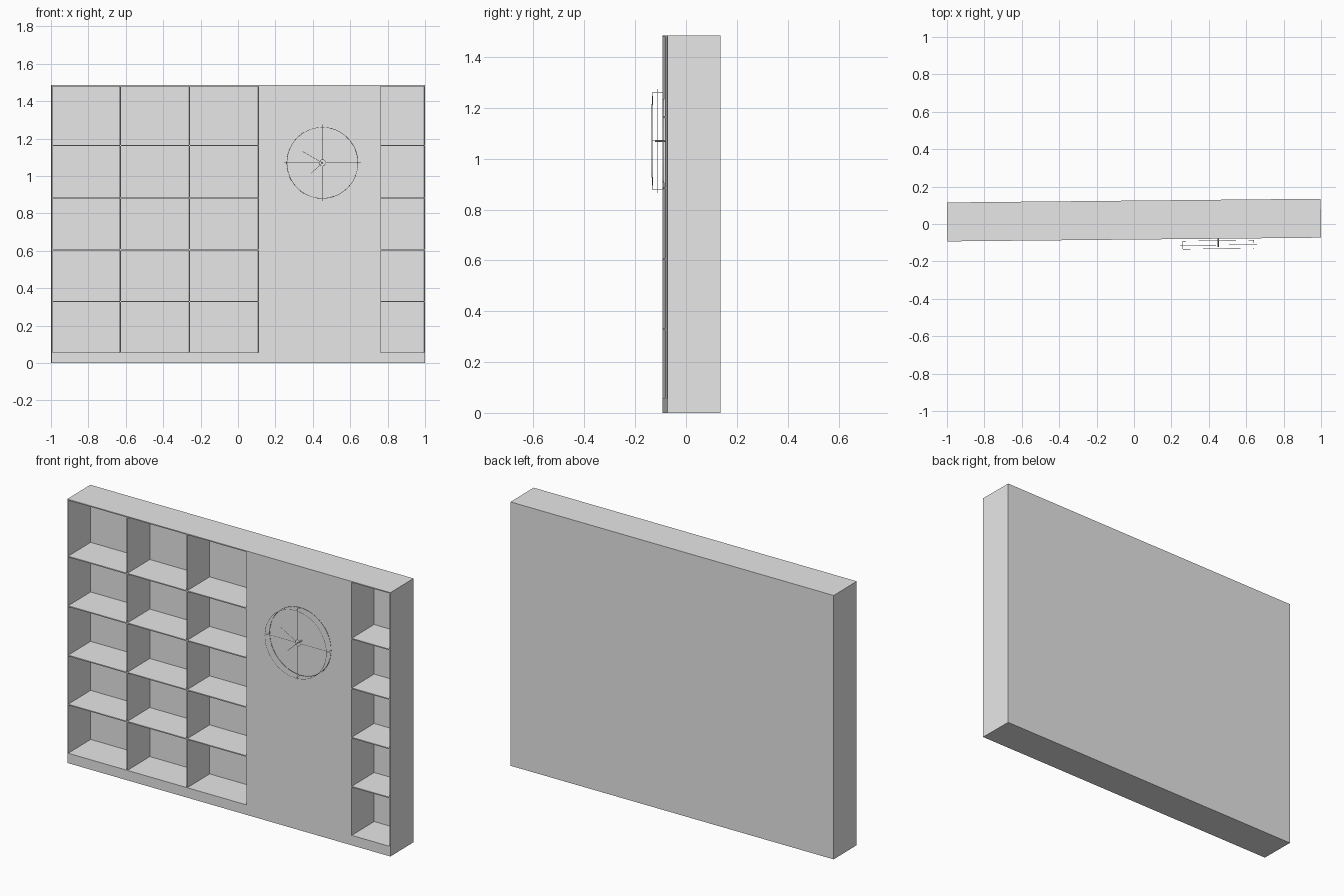
import bpy
import math
from mathutils import Matrix, Vector

cube = bpy.data.objects.get("Cube")
if cube:
    bpy.data.objects.remove(cube)

# One plain grey for everything
grey = bpy.data.materials.new("plain_grey")
grey.use_nodes = True
grey.diffuse_color = (0.8, 0.8, 0.8, 1)
grey.node_tree.nodes["Principled BSDF"].inputs["Base Color"].default_value = (0.8, 0.8, 0.8, 1)

# The whole unit stands very slightly turned about z
PLACE = Matrix.Translation((0, 0.021, 0)) @ Matrix.Rotation(0.01, 4, "Z")
FRONT, BACK = -0.104, 0.104
HEIGHT, PLINTH, T = 1.485, 0.056, 0.006


def box(name, x0, x1, y0, y1, z0, z1):
    bpy.ops.mesh.primitive_cube_add(size=1)
    ob = bpy.context.object
    ob.name = name
    ob.data.transform(Matrix.Translation(((x0 + x1) / 2, (y0 + y1) / 2, (z0 + z1) / 2))
                      @ Matrix.Diagonal((x1 - x0, y1 - y0, z1 - z0, 1)))
    ob.matrix_world = PLACE
    ob.data.materials.append(grey)
    return ob


def wire(name, points, radius=0.001, closed=False):
    curve = bpy.data.curves.new(name, "CURVE")
    curve.dimensions = "3D"
    curve.bevel_depth = radius
    curve.bevel_resolution = 0
    spline = curve.splines.new("POLY")
    spline.points.add(len(points) - 1)
    for p, co in zip(spline.points, points):
        p.co = (*co, 1)
    spline.use_cyclic_u = closed
    ob = bpy.data.objects.new(name, curve)
    bpy.context.collection.objects.link(ob)
    ob.matrix_world = PLACE
    curve.materials.append(grey)
    return ob


# Case shell
box("plinth", -0.999, 0.999, FRONT, BACK, 0, PLINTH)
box("back_panel", -0.999, 0.999, BACK - T, BACK, PLINTH, HEIGHT)
box("top_panel", -0.999, 0.999, FRONT, BACK, HEIGHT - T, HEIGHT)
for name, x in (("right_side", -0.996), ("right_divider", -0.63), ("middle_divider", -0.26),
                ("door_divider_right", 0.112), ("door_divider_left", 0.757), ("left_side", 0.996)):
    box(name, x - T / 2, x + T / 2, FRONT, BACK, PLINTH, HEIGHT)

# Shelves on both sides of the door
for i, z in enumerate((0.329, 0.605, 0.883, 1.162)):
    box(f"wide_shelf_{i + 1}", -0.996, 0.112, FRONT, BACK, z - T / 2, z + T / 2)
    box(f"narrow_shelf_{i + 1}", 0.757, 0.996, FRONT, BACK, z - T / 2, z + T / 2)

# Closed door panel
box("door", 0.115, 0.754, FRONT, FRONT + 0.015, PLINTH, HEIGHT - T)

# Wire wall clock
CENTRE = Vector((0.45, 0, 1.07))
NEAR, FAR = FRONT - 0.054, FRONT - 0.011


def polar(r, a, y):
    return CENTRE + Vector((r * math.cos(a), y, r * math.sin(a)))


def ring(name, r, y):
    wire(name, [polar(r, math.tau * i / 48, y) for i in range(48)], closed=True)


ring("clock_front_ring", 0.19, NEAR)
ring("clock_back_ring", 0.19, FAR)
ring("clock_hub_ring", 0.017, NEAR + 0.02)
for i in range(4):
    a = math.tau * i / 4
    wire(f"clock_spoke_{i + 1}", [polar(0.017, a, NEAR + 0.02), polar(0.205, a, NEAR + 0.02)])
    wire(f"clock_rim_bar_{i + 1}", [polar(0.19, a, NEAR), polar(0.19, a, FAR)])
wire("clock_axle", [polar(0, 0, NEAR + 0.01), polar(0, 0, FRONT)], 0.004)
wire("clock_minute_hand", [polar(0, 0, NEAR + 0.02), polar(0.125, math.radians(150), NEAR + 0.02)])
wire("clock_hour_hand", [polar(0, 0, NEAR + 0.02), polar(0.085, math.radians(223), NEAR + 0.02)])
